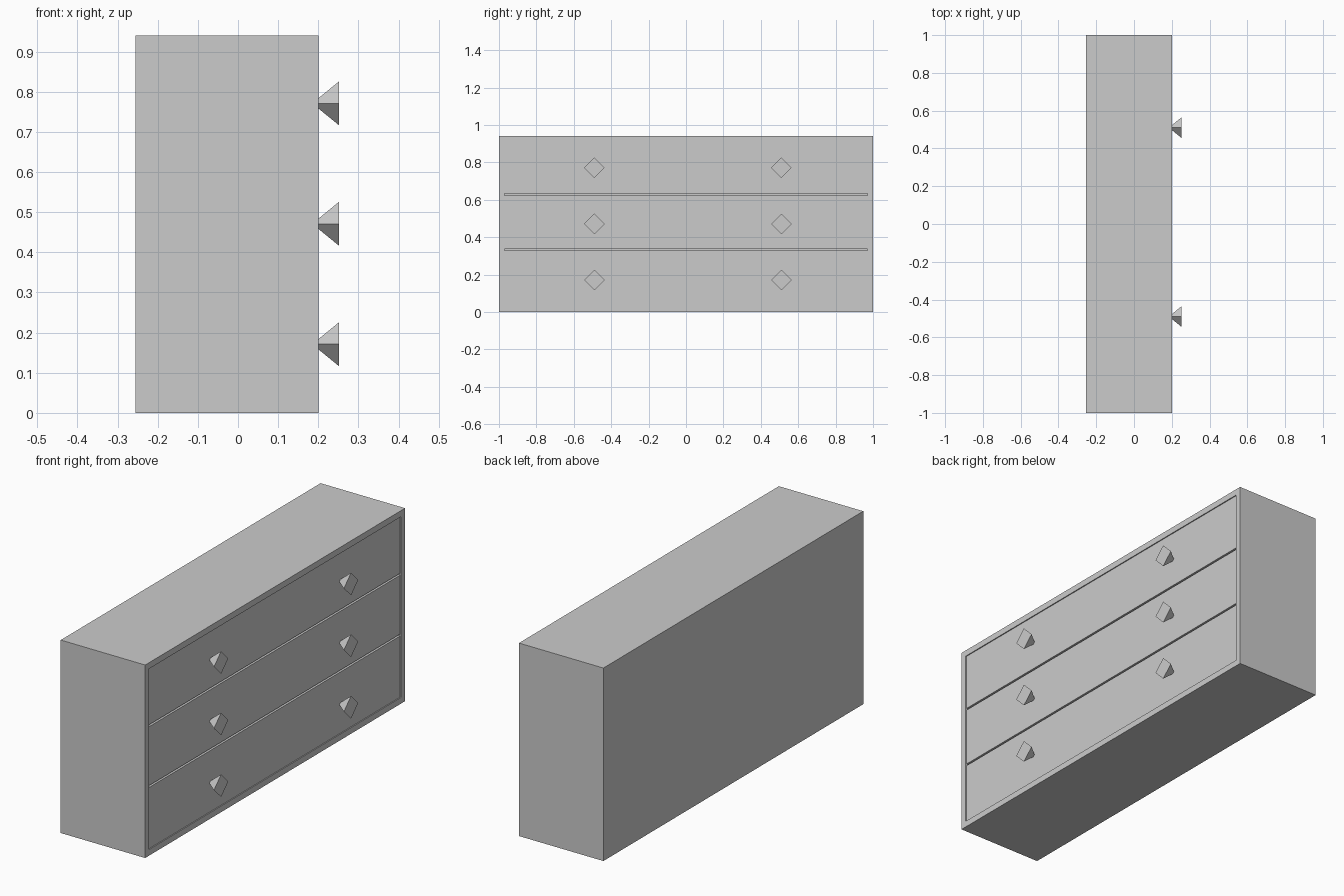
import bpy, math

if "Cube" in bpy.data.objects:
    bpy.data.objects.remove(bpy.data.objects["Cube"])

X0, X1 = -0.255, 0.20      # back and front of the cabinet
H, T = 0.94, 0.03          # height and panel thickness


def box(name, x, y, z):
    bpy.ops.mesh.primitive_cube_add(
        size=1, location=((x[0] + x[1]) / 2, (y[0] + y[1]) / 2, (z[0] + z[1]) / 2))
    ob = bpy.context.object
    ob.name = name
    ob.scale = (x[1] - x[0], y[1] - y[0], z[1] - z[0])
    bpy.ops.object.transform_apply(location=False, rotation=False, scale=True)
    return ob


# Carcass: a block whose front face is inset and pushed back to hollow it out
carcass = box("carcass", (X0, X1), (-1, 1), (0, H))
opening = box("opening_cutter", (X0 + T, X1 + 0.1), (-1 + T, 1 - T), (T, H - T))
opening.hide_render = True
opening.hide_viewport = True
cut = carcass.modifiers.new("opening", 'BOOLEAN')
cut.object = opening
cut.operation = 'DIFFERENCE'
cut.solver = 'EXACT'

# Three drawers, slightly recessed, with narrow gaps between them
spans = [(T, 0.328), (0.337, 0.624), (0.633, H - T)]
for i, span in enumerate(spans):
    box(f"drawer_{i + 1}", (X0 + T, X1 - 0.005), (-1 + T, 1 - T), span)

    # Two four-sided knobs per drawer, flaring outwards
    for side, y in (("left", -0.49), ("right", 0.51)):
        x_in, x_out = X1 - 0.008, X1 + 0.052
        bpy.ops.mesh.primitive_cone_add(
            vertices=4, radius1=0.006, radius2=0.055, depth=x_out - x_in,
            location=((x_in + x_out) / 2, y, 0.171 + 0.3 * i),
            rotation=(0, math.pi / 2, 0))
        bpy.context.object.name = f"knob_{i + 1}_{side}"
